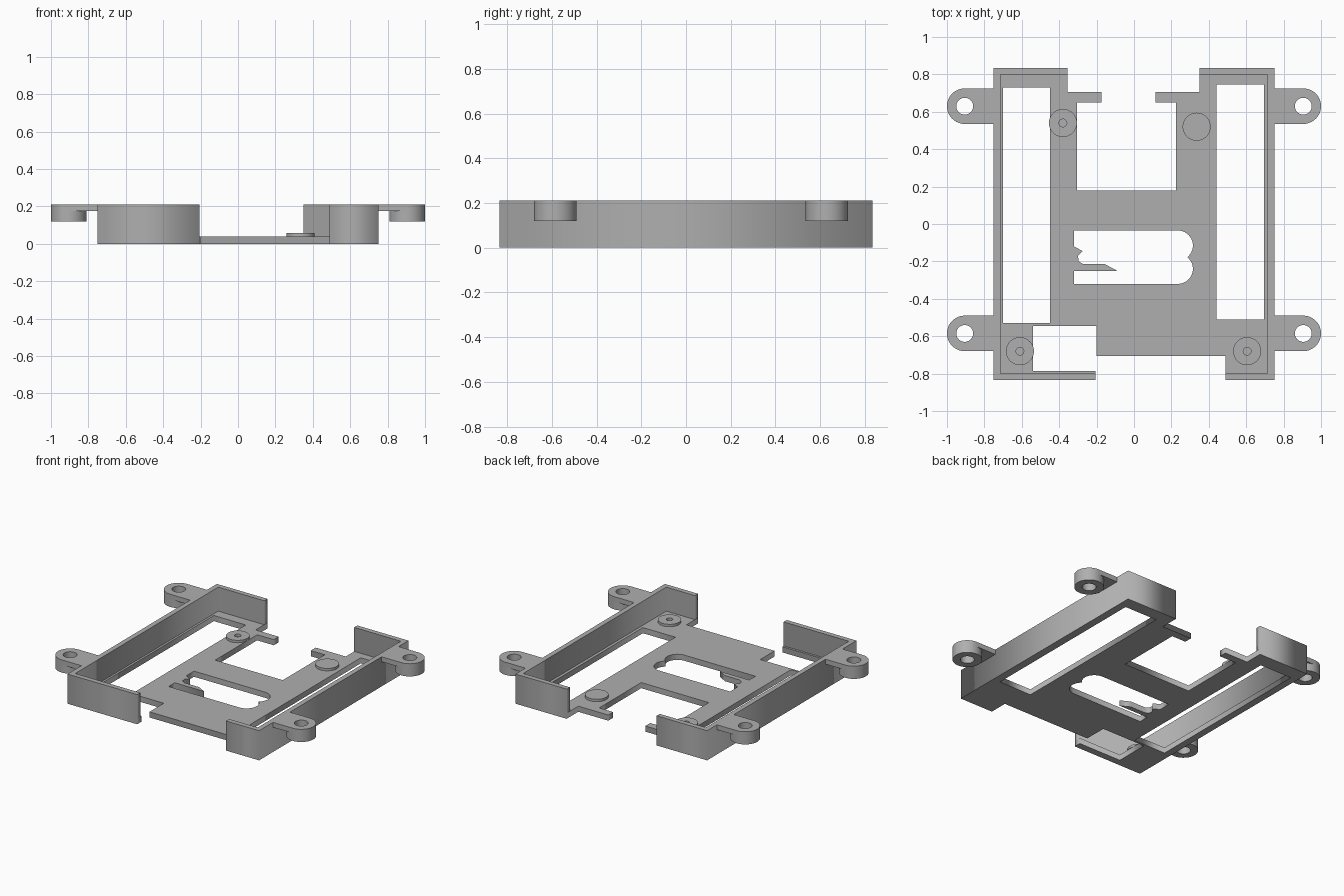
import bpy
from math import sin, cos, radians

cube = bpy.data.objects.get("Cube")
if cube:
    bpy.data.objects.remove(cube, do_unlink=True)

GREY = (0.43, 0.43, 0.43, 1)
mat = bpy.data.materials.new("grey plastic")
mat.use_nodes = True
mat.diffuse_color = GREY
mat.node_tree.nodes["Principled BSDF"].inputs["Base Color"].default_value = GREY


def arc(cx, cy, r, start=0, end=360, steps=40):
    """Points on an arc, leaving out the last point of a full circle."""
    n = steps if end - start == 360 else steps + 1
    angles = [radians(start + (end - start) * i / steps) for i in range(n)]
    return [(cx + r * cos(a), cy + r * sin(a)) for a in angles]


def rect(x0, y0, x1, y1):
    return [(x0, y0), (x1, y0), (x1, y1), (x0, y1)]


def slab(name, z0, z1, *loops, smooth=False):
    """Extrude an outline (first loop) with holes (other loops) from z0 to z1."""
    curve = bpy.data.curves.new(name, "CURVE")
    curve.dimensions = "2D"
    curve.fill_mode = "BOTH"
    curve.extrude = (z1 - z0) / 2
    for loop in loops:
        spline = curve.splines.new("POLY")
        spline.points.add(len(loop) - 1)
        for point, (x, y) in zip(spline.points, loop):
            point.co = (x, y, 0, 1)
        spline.use_cyclic_u = True
    obj = bpy.data.objects.new(name, curve)
    obj.location.z = (z0 + z1) / 2
    bpy.context.collection.objects.link(obj)
    bpy.ops.object.select_all(action="DESELECT")
    obj.select_set(True)
    bpy.context.view_layer.objects.active = obj
    bpy.ops.object.convert(target="MESH")
    obj = bpy.context.view_layer.objects.active
    obj.data.materials.clear()
    obj.data.materials.append(mat)
    if smooth:
        bpy.ops.object.shade_smooth_by_angle(angle=radians(30))
    return obj


X, Y, T = 0.75, 0.835, 0.035     # half width, half depth, wall thickness
FLOOR, TOP = 0.04, 0.21

# Floor plate: outline, two side windows and the slot with a small finger
outline = [
    (-0.2, -0.705), (0.49, -0.705), (0.49, -Y), (X, -Y), (X, Y), (0.35, Y),
    (0.35, 0.705), (0.115, 0.705), (0.115, 0.65), (0.225, 0.65),
    (0.225, 0.18), (-0.305, 0.18), (-0.305, 0.65), (-0.175, 0.65),
    (-0.175, 0.705), (-0.355, 0.705), (-0.355, Y), (-X, Y), (-X, -Y),
    (-0.205, -Y), (-0.205, -0.785), (-0.54, -0.785), (-0.54, -0.545),
    (-0.2, -0.545),
]
slot = [
    (-0.32, -0.035), (-0.32, -0.12), (-0.275, -0.145), (-0.3, -0.17),
    (-0.295, -0.2), (-0.27, -0.215), (-0.155, -0.215), (-0.09, -0.25),
    (-0.32, -0.25), (-0.32, -0.32),
]
slot += arc(0.235, -0.24, 0.08, -90, 51, 16)
slot += arc(0.235, -0.115, 0.08, -51, 90, 16)
slab("floor_plate", 0, FLOOR, outline,
     rect(-0.7, -0.53, -0.45, 0.73), rect(0.44, -0.51, 0.695, 0.745), slot)

# C-shaped side walls with returns along the front and back
for name, s, front, back in (("right_wall", -1, 0.205, 0.355),
                             ("left_wall", 1, 0.49, 0.35)):
    path = [(front, -Y), (X, -Y), (X, Y), (back, Y), (back, Y - T),
            (X - T, Y - T), (X - T, T - Y), (front, T - Y)]
    slab(name, FLOOR, TOP, [(s * x, y) for x, y in path])

# Mounting ears: flat tab on top, round boss below, hole through both
for side, s in (("right", -1), ("left", 1)):
    for end, y in (("front", -0.585), ("back", 0.63)):
        cx, r = 0.905, 0.095
        tab = [(X, y - r)] + arc(cx, y, r, -90, 90, 24) + [(X, y + r)]
        hole = arc(s * cx, y, 0.045)
        slab(f"{side}_{end}_ear_tab", 0.175, TOP,
             [(s * px, py) for px, py in tab], hole, smooth=True)
        slab(f"{side}_{end}_ear_boss", 0.12, 0.175,
             arc(s * cx, y, r, steps=48), hole, smooth=True)

# Round support pads, three of them with a pilot hole
for name, x, y, drilled in (("back_right_pad", -0.38, 0.54, True),
                            ("back_left_pad", 0.335, 0.52, False),
                            ("front_right_pad", -0.61, -0.68, True),
                            ("front_left_pad", 0.605, -0.68, True)):
    holes = [arc(x, y, 0.021, steps=20)] if drilled else []
    slab(name, FLOOR, 0.057, arc(x, y, 0.075), *holes, smooth=True)
